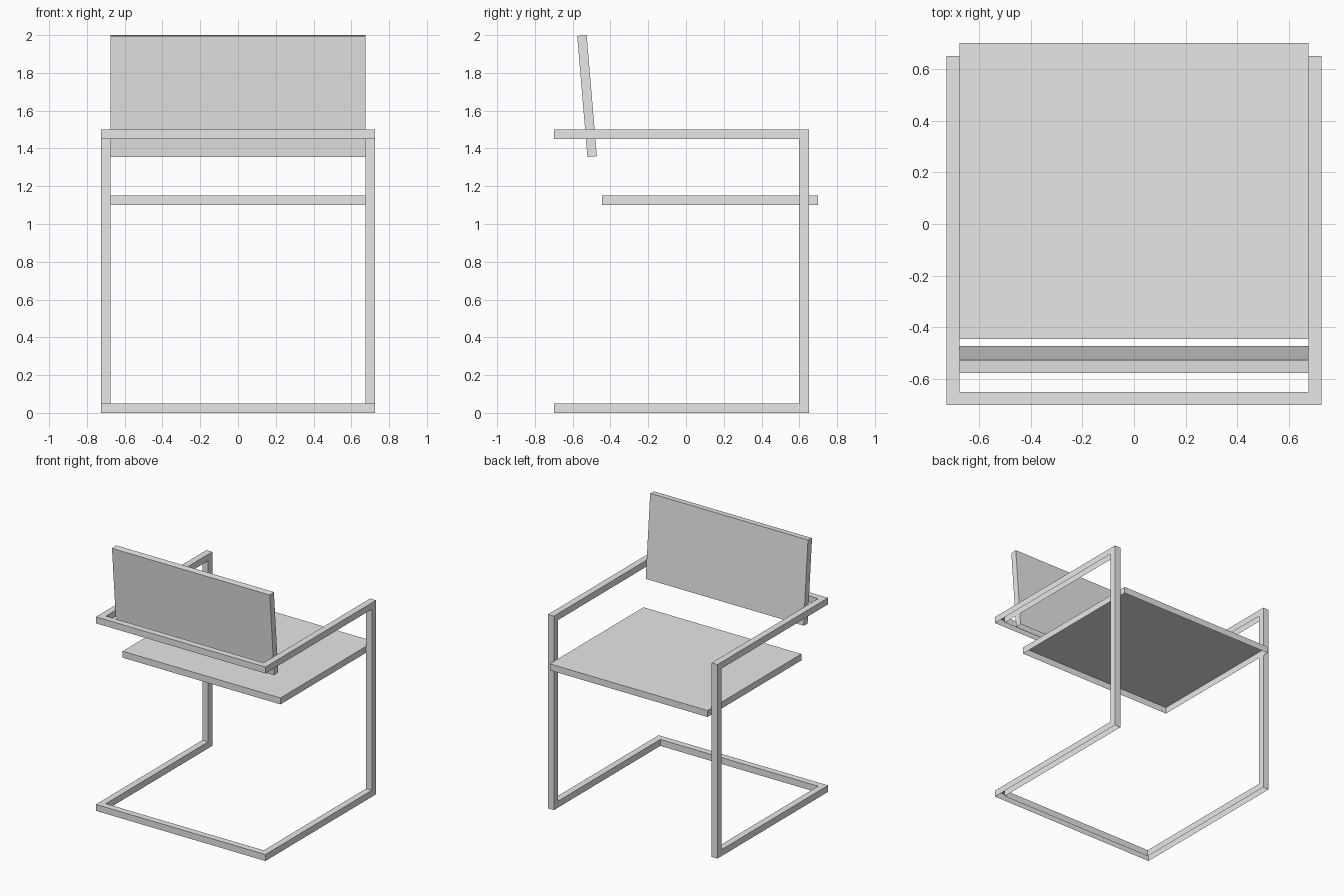
import bpy, bmesh, math

default_cube = bpy.data.objects.get("Cube")
if default_cube:
    bpy.data.objects.remove(default_cube, do_unlink=True)

GREY = (0.8, 0.8, 0.8, 1.0)
mat = bpy.data.materials.new("plain grey")
mat.use_nodes = True
mat.diffuse_color = GREY
mat.node_tree.nodes["Principled BSDF"].inputs["Base Color"].default_value = GREY

BAR = 0.05                   # square bar section
OUT, IN = 0.725, 0.675       # frame half widths, outside and inside
BACK, POST = -0.70, 0.65     # frame ends along y


def shell(name, outline, z0, z1, top=True):
    """Upright walls around a counter-clockwise outline, open below."""
    bm = bmesh.new()
    low = [bm.verts.new((x, y, z0)) for x, y in outline]
    high = [bm.verts.new((x, y, z1)) for x, y in outline]
    n = len(outline)
    for i in range(n):
        j = (i + 1) % n
        bm.faces.new((low[i], low[j], high[j], high[i]))
    if top:
        bm.faces.new(high)
    mesh = bpy.data.meshes.new(name)
    bm.to_mesh(mesh)
    bm.free()
    mesh.materials.append(mat)
    obj = bpy.data.objects.new(name, mesh)
    bpy.context.collection.objects.link(obj)
    return obj


def rect(x0, x1, y0, y1):
    return [(x0, y0), (x1, y0), (x1, y1), (x0, y1)]


# U-shaped floor base and arm loop
half = [(OUT, BACK), (OUT, POST), (IN, POST), (IN, BACK + BAR)]
u_shape = half + [(-x, y) for x, y in reversed(half)]
for name, z in (("floor_base", 0.0), ("arm_loop", 1.45)):
    shell(name, u_shape, z, z + BAR)

# Upright posts joining base and arms
for name, x in (("left_post", IN), ("right_post", -OUT)):
    shell(name, rect(x, x + BAR, POST - BAR, POST), BAR, 1.45, top=False)

# Seat panel
shell("seat", rect(-IN, IN, -0.445, 0.70), 1.10, 1.15)

# Backrest panel, leaning outwards
backrest = shell("backrest", rect(-IN, IN, -BAR / 2, BAR / 2), 0.0, 0.643)
backrest.location = (0, -0.497, 1.357)
backrest.rotation_euler.x = math.radians(4.8)
